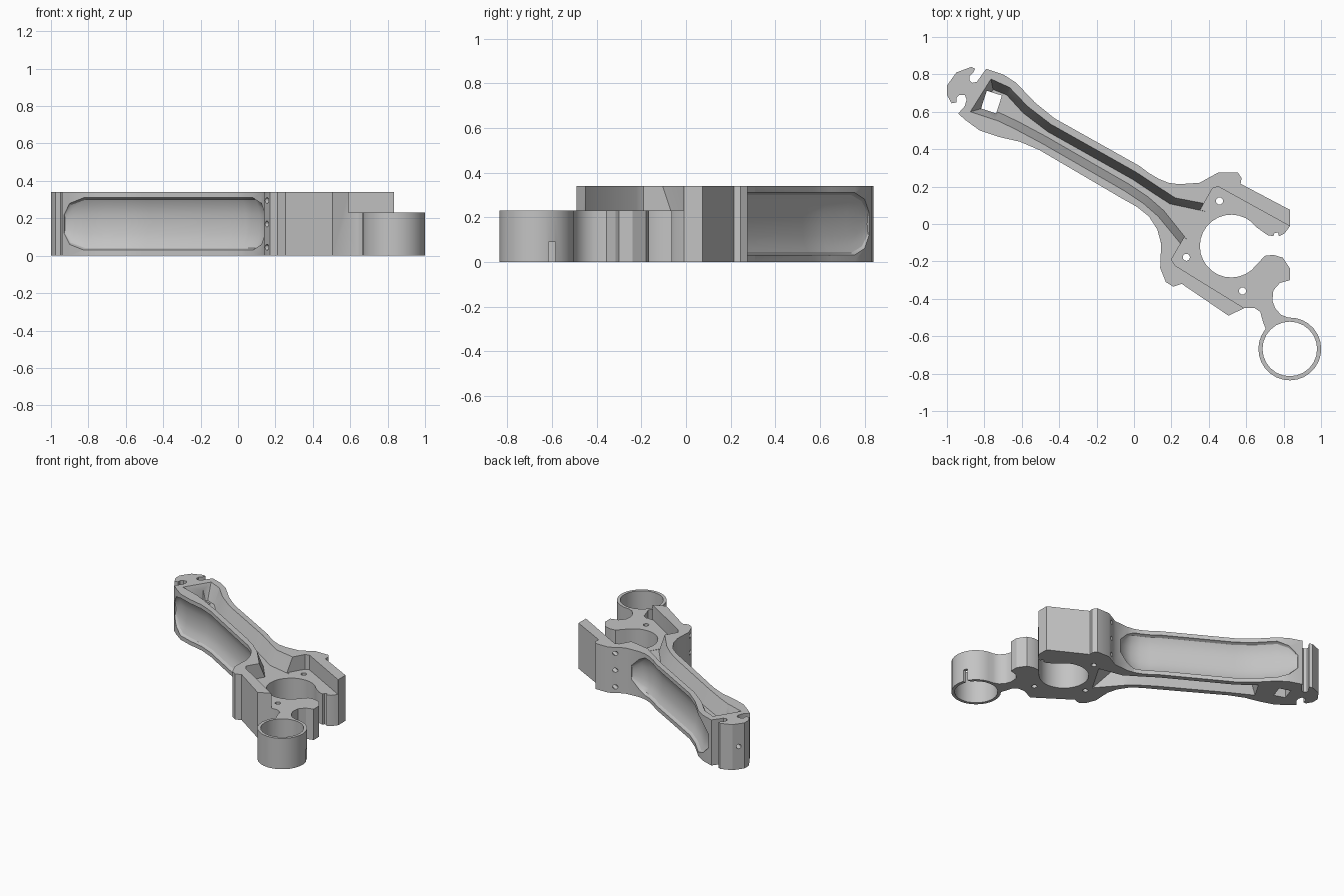
import bpy, bmesh, math
from mathutils import Vector, Matrix

if "Cube" in bpy.data.objects:
    bpy.data.objects.remove(bpy.data.objects["Cube"], do_unlink=True)

TOP = 0.34            # full height of the arm and clamp walls
FLOOR = 0.23          # height of the lowered hub deck
MID = TOP / 2
ALONG = Vector((0.866, -0.5, 0))   # long direction of the arm

metal = bpy.data.materials.new("grey metal")
metal.use_nodes = True
GREY = (0.55, 0.55, 0.55, 1)
metal.diffuse_color = GREY
metal.node_tree.nodes["Principled BSDF"].inputs["Base Color"].default_value = GREY


def make_object(name, bm):
    bmesh.ops.recalc_face_normals(bm, faces=bm.faces[:])
    if bm.calc_volume(signed=True) < 0:
        bmesh.ops.reverse_faces(bm, faces=bm.faces[:])
    mesh = bpy.data.meshes.new(name)
    bm.to_mesh(mesh)
    bm.free()
    mesh.materials.append(metal)
    obj = bpy.data.objects.new(name, mesh)
    bpy.context.scene.collection.objects.link(obj)
    return obj


def loft(name, rings):
    """Closed solid through a row of rings with equal point counts."""
    bm = bmesh.new()
    rows = [[bm.verts.new(p) for p in ring] for ring in rings]
    for a, b in zip(rows, rows[1:]):
        for i in range(len(a)):
            j = (i + 1) % len(a)
            bm.faces.new((a[i], a[j], b[j], b[i]))
    bm.faces.new(rows[0][::-1])
    bm.faces.new(rows[-1])
    return make_object(name, bm)


def prism(name, outline, low, high):
    return loft(name, [[(x, y, z) for x, y in outline] for z in (low, high)])


def arc(cx, cy, r, start, end, count):
    angles = [math.radians(start + (end - start) * i / count) for i in range(count + 1)]
    return [(cx + r * math.cos(a), cy + r * math.sin(a)) for a in angles]


def rod(name, centre, radius, length, axis, sides=16):
    bm = bmesh.new()
    turn = Vector((0, 0, 1)).rotation_difference(Vector(axis)).to_matrix().to_4x4()
    bmesh.ops.create_cone(bm, cap_ends=True, segments=sides, radius1=radius, radius2=radius,
                          depth=length, matrix=Matrix.Translation(centre) @ turn)
    return make_object(name, bm)


def block(name, centre, size, angle=0):
    bm = bmesh.new()
    bmesh.ops.create_cube(bm, size=1, matrix=Matrix.Translation(centre)
                          @ Matrix.Rotation(math.radians(angle), 4, "Z")
                          @ Matrix.Diagonal((*size, 1)))
    return make_object(name, bm)


# Plan outline, clockwise from the hooked end
hook_top = [(-1, .74), (-.95, .81), (-.87, .84), (-.85, .83), (-.86, .81), (-.88, .79),
            (-.88, .77), (-.865, .755), (-.84, .76), (-.79, .83)]
arm_back = [(-.7, .8), (-.63, .755), (-.53, .65), (-.425, .565), (.03, .31), (.08, .272),
            (.135, .24), (.185, .22), (.24, .213), (.35, .22)]
clamp_back = [(.45, .275), (.555, .275), (.575, .245), (.57, .215), (.835, .075), (.835, -.01),
              (.805, -.05), (.775, -.065), (.77, -.045), (.75, -.05), (.745, -.065),
              (.715, -.06)]
bore_edge = arc(.52, -.118, .168, 37, 323, 22)
lobe = [(.7, -.17), (.745, -.165), (.795, -.18), (.835, -.24), (.835, -.3), (.78, -.315),
        (.745, -.355), (.74, -.41), (.755, -.45), (.785, -.485)]
ring_edge = arc(.833, -.668, .168, 93, -220, 24)
clamp_front = [(.69, -.525), (.675, -.47), (.645, -.45), (.59, -.45), (.505, -.49),
               (.255, -.32), (.21, -.335), (.17, -.31), (.14, -.235)]
arm_front = [(.145, -.105), (.125, -.03), (.08, .04), (.015, .092), (-.07, .14), (-.505, .395),
             (-.61, .44), (-.72, .465), (-.825, .5), (-.9, .555)]
hook_front = [(-.94, .59), (-.905, .63), (-.895, .665), (-.905, .69), (-.935, .69),
              (-.95, .675), (-.95, .65), (-.975, .645), (-1, .69)]
body = prism("lever_body", hook_top + arm_back + clamp_back + bore_edge + lobe + ring_edge
             + clamp_front + arm_front + hook_front, 0, TOP)
cutters = []

# Lowered deck around the bore and the front ring
deck = [(.45, .2), (.83, -.01), (1.1, -.16), (1.1, -.9), (.59, -.9), (.59, -.45),
        (.22, -.222), (.2, -.19), (.42, .19)]
cutters.append(prism("deck_cut", deck, FLOOR, TOP + .1))

# Tapered channels on the top and bottom of the arm: rim point pairs along its length
stations = [((-.765, .775), (-.875, .6)), ((-.665, .73), (-.735, .555)),
            ((-.57, .63), (-.64, .51)), ((-.444, .533), (-.49, .43)),
            ((.01, .278), (-.047, .175)), ((.12, .205), (.05, .11)),
            ((.22, .14), (.13, .04)), ((.4, .105), (.265, -.125))]


def channel(name, pairs, flip, end_ramp):
    rings = []
    last = len(pairs) - 1
    for i, (back, front) in enumerate(pairs):
        a, b = Vector((*back, TOP)), Vector((*front, TOP))
        inward = (b - a).normalized() * .043
        down = Vector((0, 0, FLOOR - .002 - TOP))
        push = Vector()
        if i == 0:
            push = ALONG * .04
        elif i == last:
            push = ALONG * -end_ramp
        # extend the sloping walls a little past the surface
        lift = -.1 * (inward + down + push)
        ring = [a + lift, a + inward + down + push,
                b - inward + down + push, b + .1 * (inward - down - push)]
        if flip:
            for p in ring:
                p.z = TOP - p.z
        rings.append(ring)
    return loft(name, rings)


cutters.append(channel("top_channel_cut", stations, False, 0))
cutters.append(channel("bottom_channel_cut", stations[2:], True, .12))


# Rounded scoops along both outer sides of the arm, fading out at the ends
def scoop(name, path):
    pts = [Vector((*p, MID)) for p in path]
    last = len(pts) - 1
    rings = []
    for i, p in enumerate(pts):
        step = (pts[min(i + 1, last)] - pts[max(i - 1, 0)]).normalized()
        inward = Vector((step.y, -step.x, 0))
        from_end = min(i, last - i)
        half = (.05, .11, .14)[min(from_end, 2)]
        depth = (.008, .038, .05)[min(from_end, 2)]
        ring = [p - inward * .03 + Vector((0, 0, s * half)) for s in (-1, 1)]
        for k in range(9):
            t = math.pi * (.5 - k / 8)
            ring.append(p + inward * (depth * math.cos(t) + .001)
                        + Vector((0, 0, half * math.sin(t))))
        rings.append(ring)
    return loft(name, rings)


cutters.append(scoop("back_scoop_cut", [(-.76, .82)] + arm_back[:-1] + [(.3, .217)]))
cutters.append(scoop("front_scoop_cut", arm_front + [(-.93, .58)]))

# Ring bore, slot in the ring wall and square opening in the arm
cutters.append(rod("ring_bore_cut", (.833, -.668, .1), .146, 1, (0, 0, 1), 24))
cutters.append(block("ring_slot_cut", (.98, -.6, 0), (.1, .03, .18)))
cutters.append(block("square_cut", (-.762, .652, .2), (.085, .1, 1), -18))

# Vertical pin holes in the hub deck
for x, y in ((.457, .123), (.28, -.178), (.58, -.358)):
    cutters.append(rod("pin_hole_cut", (x, y, .1), .019, 1, (0, 0, 1)))

# Bolt holes in both clamp bosses and one in the hooked end
for z in (.045, MID, TOP - .045):
    for x, y in ((.41, .25), (.16, -.275)):
        cutters.append(rod("bolt_hole_cut", (x, y, z), .016, .14, ALONG, 12))
cutters.append(rod("end_hole_cut", (-.98, .775, MID), .017, .12, ALONG, 12))

# Carve the body, then drop the cutters
for cutter in cutters:
    cutter.hide_render = True
    mod = body.modifiers.new(cutter.name, "BOOLEAN")
    mod.operation = "DIFFERENCE"
    mod.solver = "EXACT"
    mod.object = cutter
bpy.context.view_layer.update()
carved = bpy.data.meshes.new_from_object(body.evaluated_get(bpy.context.evaluated_depsgraph_get()))
body.modifiers.clear()
body.data = carved
for cutter in cutters:
    bpy.data.objects.remove(cutter, do_unlink=True)
carved.materials.clear()
carved.materials.append(metal)
for face in carved.polygons:
    face.material_index = 0

# Smooth the curved walls, keep the corners sharp
bpy.ops.object.select_all(action="DESELECT")
body.select_set(True)
bpy.context.view_layer.objects.active = body
bpy.ops.object.shade_smooth_by_angle(angle=math.radians(30))
